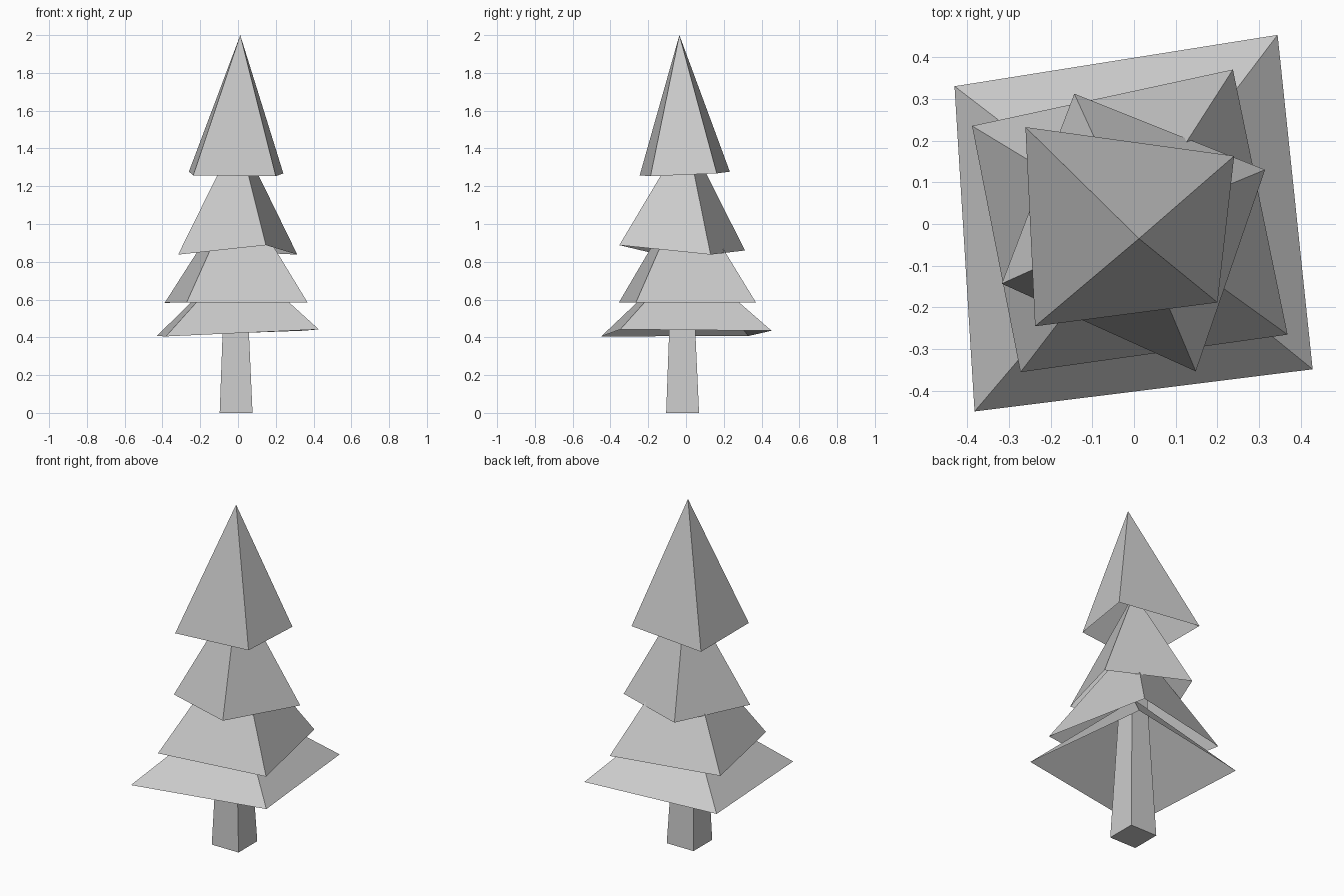
import bpy

if "Cube" in bpy.data.objects:
    bpy.data.objects.remove(bpy.data.objects["Cube"])


def add_mesh(name, verts, faces):
    mesh = bpy.data.meshes.new(name)
    mesh.from_pydata(verts, [], faces)
    mesh.update()
    obj = bpy.data.objects.new(name, mesh)
    bpy.context.collection.objects.link(obj)
    return obj


def branch_tier(name, rim, apex):
    """Open four-sided pyramid: rim corners counter-clockwise from above."""
    n = len(rim)
    add_mesh(name, rim + [apex], [(i, (i + 1) % n, n) for i in range(n)])


def ring(cx, cy, h, z):
    return [(cx + sx * h, cy + sy * h, z)
            for sx, sy in ((-1, -1), (1, -1), (1, 1), (-1, 1))]


# Tapered square trunk, running up inside the branches
trunk_sides = [(i, (i + 1) % 4, (i + 1) % 4 + 4, i + 4) for i in range(4)]
add_mesh("trunk",
         ring(-0.01, -0.018, 0.087, 0.0) + ring(-0.014, -0.022, 0.05, 0.9),
         trunk_sides + [(3, 2, 1, 0), (4, 5, 6, 7)])

# Hollow branch tiers, each slightly crooked
branch_tier("bottom_branches",
            [(-0.382, -0.449, 0.405), (0.428, -0.348, 0.442),
             (0.344, 0.453, 0.435), (-0.43, 0.33, 0.407)],
            (0.0, 0.0, 0.83))
branch_tier("lower_branches",
            [(-0.272, -0.355, 0.585), (0.368, -0.265, 0.585),
             (0.237, 0.37, 0.585), (-0.388, 0.235, 0.583)],
            (0.0, 0.0, 1.19))
branch_tier("upper_branches",
            [(-0.317, -0.143, 0.838), (0.148, -0.353, 0.888),
             (0.314, 0.13, 0.838), (-0.143, 0.312, 0.86)],
            (0.0, 0.0, 1.48))
branch_tier("top_branches",
            [(-0.237, -0.245, 1.258), (0.2, -0.188, 1.253),
             (0.24, 0.163, 1.268), (-0.26, 0.232, 1.277)],
            (0.012, -0.035, 2.0))
